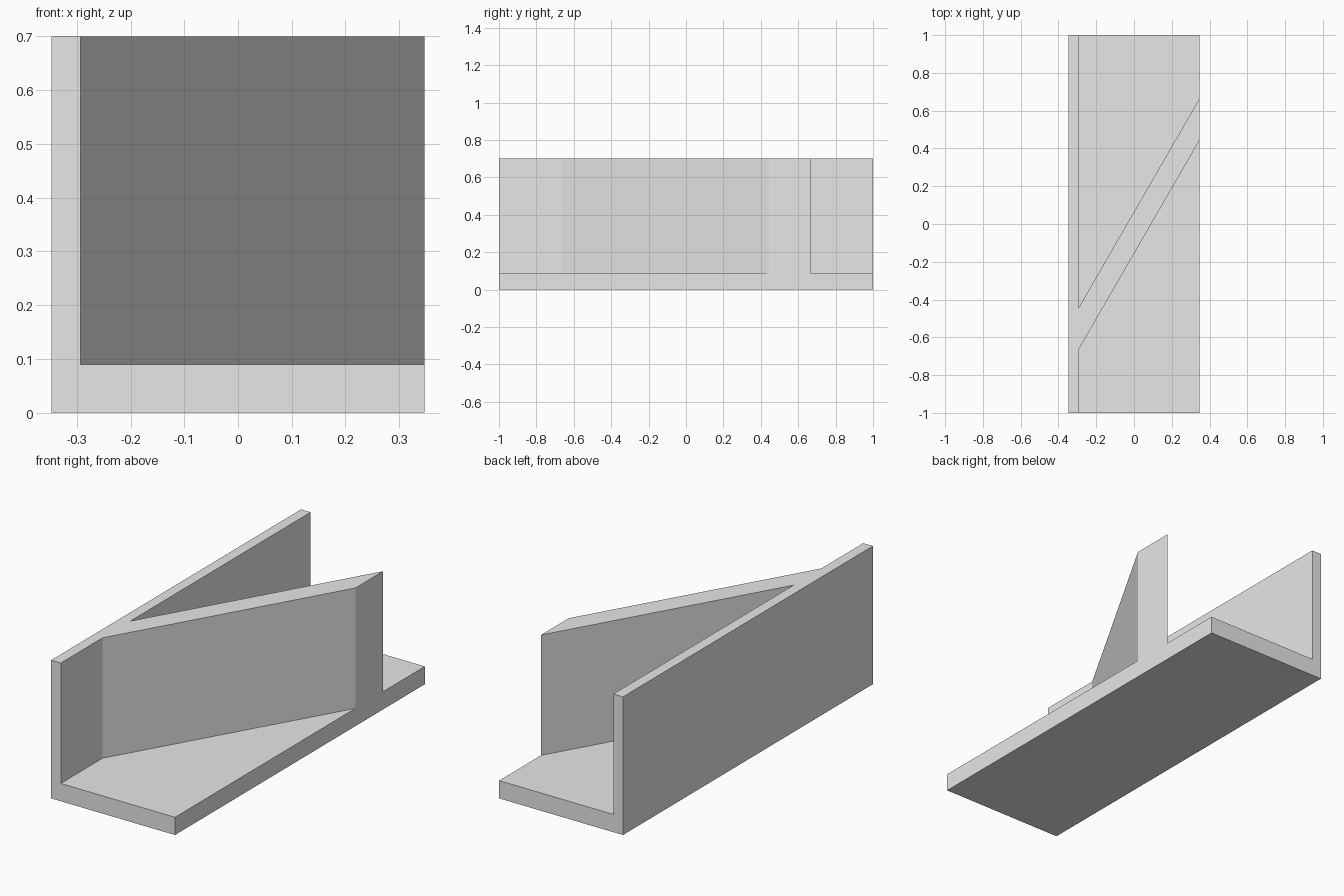
import bpy
import bmesh
import math
from mathutils import Vector

cube = bpy.data.objects.get("Cube")
if cube:
    bpy.data.objects.remove(cube, do_unlink=True)

HALF_W, HALF_L, HEIGHT = 0.347, 1.0, 0.70
FLOOR, WALL = 0.09, 0.054
INNER = -HALF_W + WALL          # inner face of the upright wall

grey = bpy.data.materials.new("light grey")
grey.use_nodes = True
colour = (0.8, 0.8, 0.8, 1)
grey.diffuse_color = colour
grey.node_tree.nodes["Principled BSDF"].inputs["Base Color"].default_value = colour


def prism(name, outline, direction):
    """Extrude a flat closed outline along a direction into a solid."""
    bm = bmesh.new()
    face = bm.faces.new([bm.verts.new(p) for p in outline])
    grown = bmesh.ops.extrude_face_region(bm, geom=[face], use_keep_orig=True)
    verts = [v for v in grown["geom"] if isinstance(v, bmesh.types.BMVert)]
    bmesh.ops.translate(bm, verts=verts, vec=Vector(direction))
    bmesh.ops.recalc_face_normals(bm, faces=bm.faces)
    mesh = bpy.data.meshes.new(name)
    bm.to_mesh(mesh)
    bm.free()
    mesh.materials.append(grey)
    obj = bpy.data.objects.new(name, mesh)
    bpy.context.collection.objects.link(obj)
    return obj


# Angle section: floor plate and upright wall in one L profile
profile = [(-HALF_W, 0), (HALF_W, 0), (HALF_W, FLOOR),
           (INNER, FLOOR), (INNER, HEIGHT), (-HALF_W, HEIGHT)]
bracket = prism("angle_bracket", [(x, -HALF_L, z) for x, z in profile],
                (0, 2 * HALF_L, 0))

# Diagonal web: slanted plate rooted inside the wall and the floor
slope = math.tan(math.radians(60))
root = INNER - WALL / 2
plan = []
for x, near in ((root, True), (HALF_W, True), (HALF_W, False), (root, False)):
    start = -0.665 if near else -0.443
    plan.append((x, start + (x - INNER) * slope, FLOOR / 2))
web = prism("diagonal_web", plan, (0, 0, HEIGHT - FLOOR / 2))

# Fuse both into one solid
union = bracket.modifiers.new("fuse web", 'BOOLEAN')
union.operation = 'UNION'
union.solver = 'EXACT'
union.object = web
bpy.context.view_layer.objects.active = bracket
bpy.ops.object.modifier_apply(modifier=union.name)
bpy.data.objects.remove(web, do_unlink=True)

# Merge leftover coplanar faces
bm = bmesh.new()
bm.from_mesh(bracket.data)
bmesh.ops.remove_doubles(bm, verts=bm.verts, dist=0.0001)
bmesh.ops.dissolve_limit(bm, angle_limit=math.radians(1),
                         verts=bm.verts, edges=bm.edges)
bm.to_mesh(bracket.data)
bm.free()
